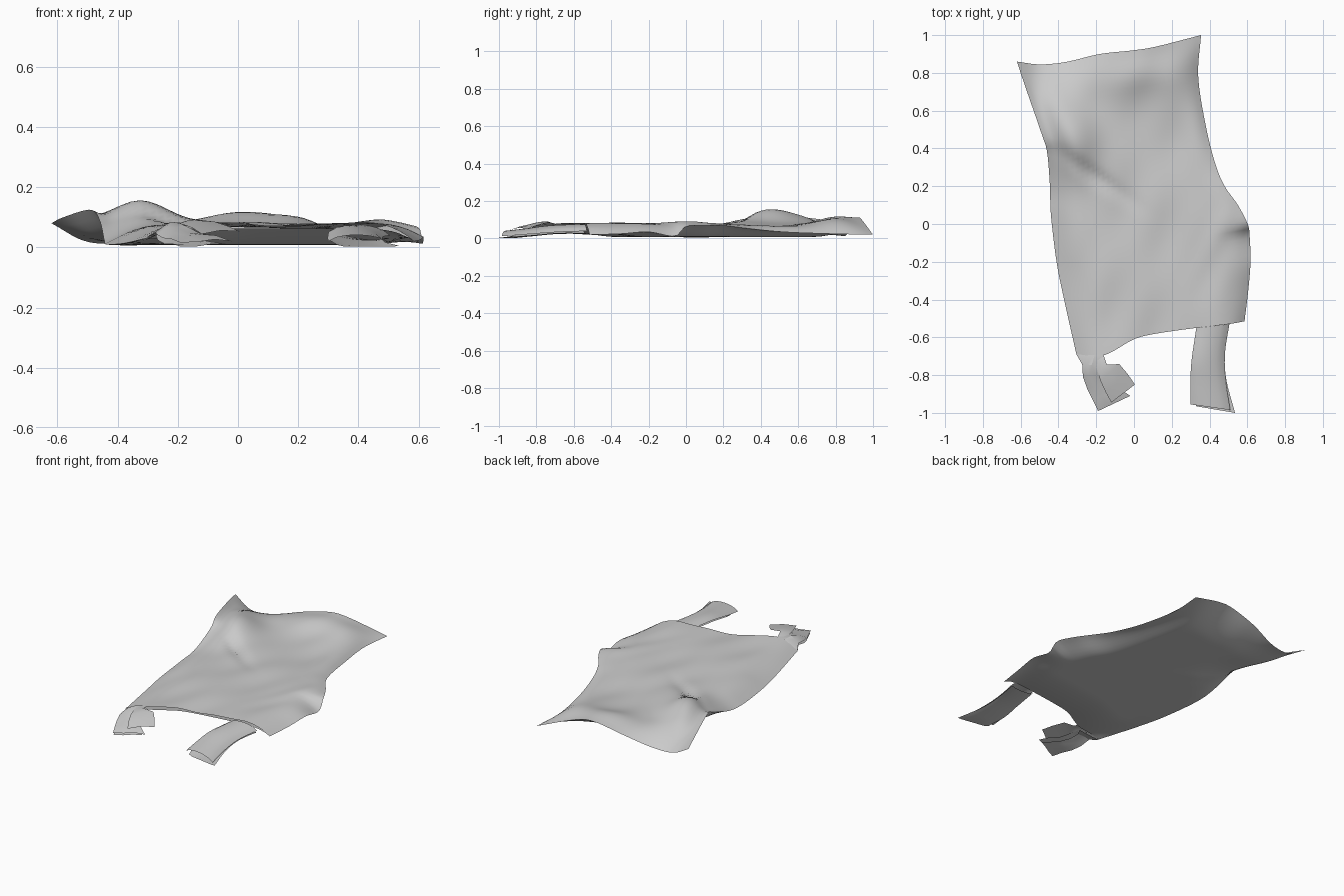
import bpy, bmesh, random
from math import sin, pi, exp
from mathutils import Vector

if "Cube" in bpy.data.objects:
    bpy.data.objects.remove(bpy.data.objects["Cube"])

random.seed(4)
mat = bpy.data.materials.new("grey_film")
mat.diffuse_color = (.53, .53, .51, 1)
mat.use_nodes = True
mat.node_tree.nodes["Principled BSDF"].inputs["Base Color"].default_value = mat.diffuse_color


def curve(pts, n):
    """Catmull-Rom through pts, resampled to n+1 evenly spaced points."""
    p = [Vector(q) for q in pts]
    p = [2 * p[0] - p[1]] + p + [2 * p[-1] - p[-2]]
    d = []
    for i in range(1, len(p) - 2):
        a, b, c, e = p[i - 1:i + 3]
        for k in range(12):
            t = k / 12
            d.append(0.5 * (2 * b + (c - a) * t + (2 * a - 5 * b + 4 * c - e) * t * t
                            + (3 * b - a - 3 * c + e) * t ** 3))
    d.append(p[-2])
    s = [0]
    for a, b in zip(d, d[1:]):
        s.append(s[-1] + (b - a).length)
    out, j = [], 0
    for i in range(n + 1):
        x = s[-1] * i / n
        while j < len(s) - 2 and s[j + 1] < x:
            j += 1
        out.append(d[j].lerp(d[j + 1], (x - s[j]) / (s[j + 1] - s[j])))
    return out


def grid(bm, rows, flip=False):
    vs = [[bm.verts.new(p) for p in r] for r in rows]
    for a, b in zip(vs, vs[1:]):
        for i in range(len(a) - 1):
            f = [a[i], a[i + 1], b[i + 1], b[i]]
            bm.faces.new(f[::-1] if flip else f)


def finish(bm, name, angle=0.8):
    bmesh.ops.remove_doubles(bm, verts=bm.verts, dist=0.0005)
    me = bpy.data.meshes.new(name)
    bm.to_mesh(me)
    bm.free()
    me.materials.append(mat)
    ob = bpy.data.objects.new(name, me)
    bpy.context.collection.objects.link(ob)
    bpy.ops.object.select_all(action='DESELECT')
    ob.select_set(True)
    bpy.context.view_layer.objects.active = ob
    bpy.ops.object.shade_smooth_by_angle(angle=angle)


# Bag outline, each edge front to back or left to right
NU, NV = 36, 54
left = curve([(-.305, -.69, .03), (-.37, -.4, .015), (-.41, -.2, .01), (-.44, .05, .01), (-.445, .2, .025),
              (-.46, .38, .09), (-.49, .48, .125), (-.58, .74, .10), (-.62, .86, .08)], NV)
right = curve([(.585, -.515, .02), (.605, -.35, .025), (.617, -.2, .035), (.612, -.06, .012), (.602, 0, .065),
               (.55, .1, .07), (.48, .2, .07), (.43, .32, .055), (.38, .52, .035), (.34, .78, .025),
               (.355, 1, .02)], NV)
front = curve([(-.305, -.69, .03), (-.16, -.695, .05), (0, -.61, .05), (.12, -.58, .05), (.33, -.55, .05),
               (.5, -.53, .04), (.585, -.515, .02)], NU)
back = curve([(-.62, .86, .08), (-.5, .845, .018), (-.36, .858, .02), (-.18, .9, .07), (0, .92, .11),
              (.12, .94, .10), (.355, 1, .02)], NU)


def bump(x, y, cx, cy, sx, sy):
    return exp(-((x - cx) / sx) ** 2 - ((y - cy) / sy) ** 2)


def top_height(x, y):
    z = .078 + .006 * sin(9 * x + 5 * y) * sin(6 * y - 3 * x)
    z += .004 * sin(24 * x - 9 * y) * sin(5 * y + 4 * x + 1)
    z += .075 * bump(x + .35 * (y - .47), y, -.34, .47, .15, .2)
    z += .035 * bump(x - .8 * (y - .8), y, .05, .82, .3, .14)
    z -= .02 * bump(x + 1.3 * (y - .25), y, -.2, .25, .06, .12)
    z += .012 * bump(x - .5 * (y + .1), y, .42, -.05, .06, .25)
    z -= .015 * bump(x, y, .1, .4, .2, .25)
    return z


def layer(top):
    rows = []
    for j in range(NV + 1):
        v, row = j / NV, []
        for i in range(NU + 1):
            u = i / NU
            p = (left[j] * (1 - u) + right[j] * u + front[i] * (1 - v) + back[i] * v
                 - (front[0] * (1 - u) + front[-1] * u) * (1 - v)
                 - (back[0] * (1 - u) + back[-1] * u) * v)
            du, dv = min(u, 1 - u) / .2, (1 - v) / .16
            w = sin(min(1, du) * pi / 2) * sin(min(1, dv) * pi / 2)
            h = top_height(p.x, p.y)
            lip = max(0, 1 - v / .2) ** 1.5 * .055     # lower lip lifts to the mouth
            goal = h if top else .008 + lip + .25 * max(0, h - .085)
            p.z = max(.003, p.z + (goal - p.z) * w)
            row.append(p)
        rows.append(row)
    return rows


# Bag body: upper and lower film, welded at sides and back, open at the front
bm = bmesh.new()
grid(bm, layer(True))
grid(bm, layer(False), True)
finish(bm, "bag_body")


def strip(bm, lpts, rpts, sag, n=14, m=8, flip=False, crumple=0):
    L, R = curve(lpts, n), curve(rpts, n)
    rows = []
    for j in range(n + 1):
        row = []
        for i in range(m + 1):
            t = i / m
            p = L[j].lerp(R[j], t)
            bend = sin(pi * t) ** .6 if 0 < t < 1 else 0
            p.z = max(.002, p.z + sag * bend + random.uniform(-1, 1) * crumple)
            row.append(p)
        rows.append(row)
    grid(bm, rows, flip)


# Right handle: flattened tube of two film strips, slightly offset
bm = bmesh.new()
strip(bm, [(.33, -.55, .06), (.305, -.72, .055), (.298, -.85, .035), (.30, -.955, .02)],
      [(.505, -.53, .04), (.482, -.68, .035), (.485, -.82, .025), (.51, -.985, .012)], .025, flip=True)
strip(bm, [(.33, -.55, .05), (.307, -.72, .045), (.30, -.85, .028), (.33, -.965, .008)],
      [(.505, -.53, .03), (.482, -.68, .03), (.488, -.82, .018), (.535, -1, .005)], -.012)
finish(bm, "right_handle")

# Left handle: gathered neck flaring into crumpled flaps
bm = bmesh.new()
strip(bm, [(-.305, -.69, .03), (-.275, -.74, .05), (-.265, -.83, .04), (-.19, -.99, .01)],
      [(-.16, -.695, .08), (-.20, -.755, .085), (-.15, -.82, .06), (-.02, -.91, .02)], .01, 5, 3, True, .006)
strip(bm, [(-.24, -.72, .06), (-.2, -.76, .075), (-.17, -.85, .07), (-.12, -.945, .045)],
      [(-.16, -.695, .075), (-.16, -.745, .09), (-.08, -.74, .085), (.005, -.85, .05)], .008, 4, 2, True, .004)
strip(bm, [(-.305, -.69, .025), (-.275, -.74, .04), (-.26, -.83, .02), (-.19, -.985, .005)],
      [(-.16, -.695, .045), (-.19, -.76, .05), (-.15, -.84, .03), (-.04, -.91, .008)], 0, 5, 3, False, .004)
finish(bm, "left_handle", 0.4)
